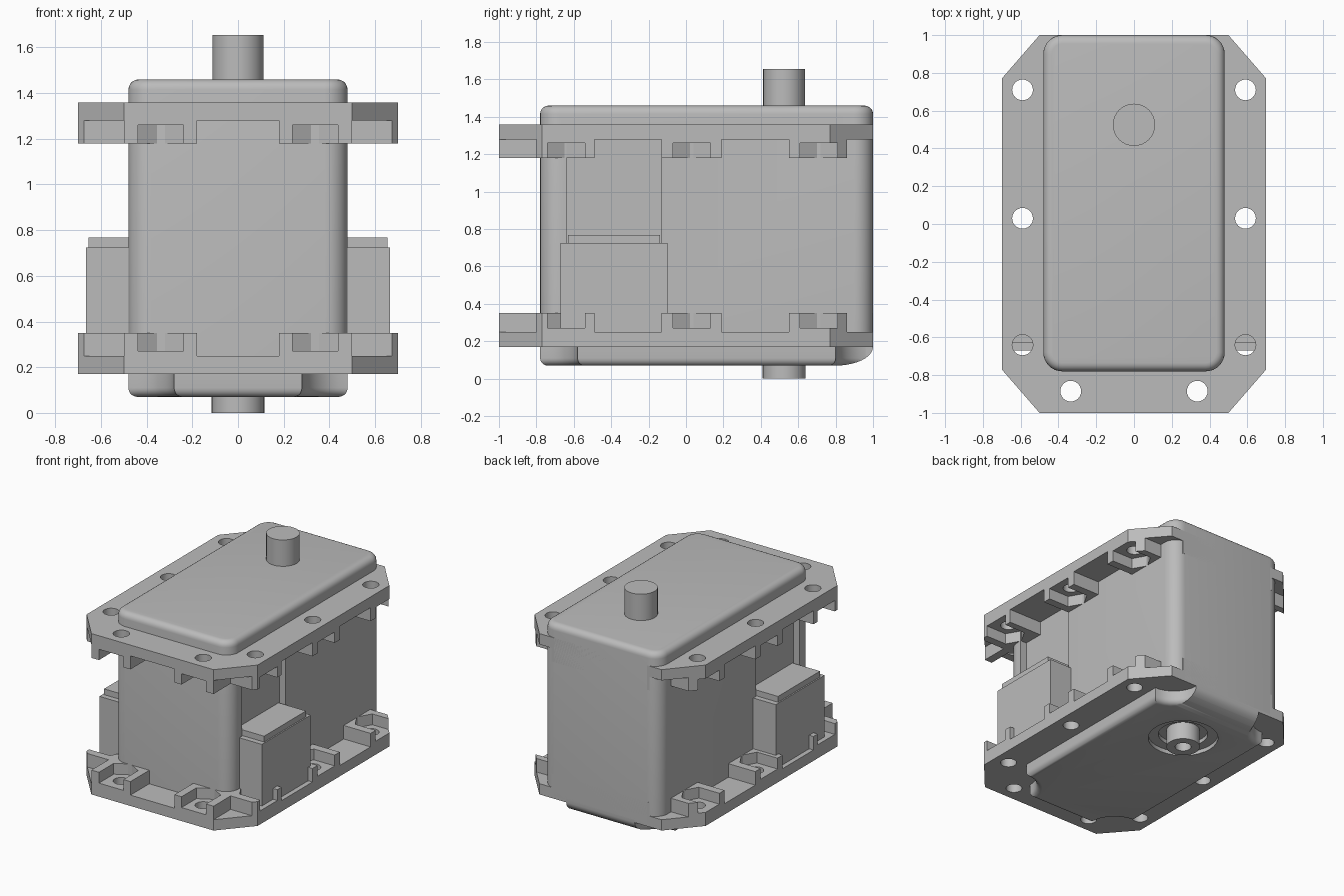
import bpy, bmesh, math
from mathutils import Matrix

cube = bpy.data.objects.get("Cube")
if cube:
    bpy.data.objects.remove(cube, do_unlink=True)

GREY = (0.5, 0.5, 0.5, 1)
mat = bpy.data.materials.new("plain grey")
mat.use_nodes = True
mat.diffuse_color = GREY
mat.node_tree.nodes["Principled BSDF"].inputs["Base Color"].default_value = GREY


def add_prism(bm, pts, z0, z1, matrix=Matrix()):
    """Extrude a closed 2D outline from z0 to z1; return its bottom and top rim edges."""
    z0, z1 = min(z0, z1), max(z0, z1)
    low = [bm.verts.new(matrix @ Matrix.Translation((x, y, z0)).translation) for x, y in pts]
    high = [bm.verts.new(matrix @ Matrix.Translation((x, y, z1)).translation) for x, y in pts]
    faces = [bm.faces.new(low[::-1]), bm.faces.new(high)]
    for i in range(len(pts)):
        j = (i + 1) % len(pts)
        faces.append(bm.faces.new((low[i], low[j], high[j], high[i])))
    bmesh.ops.recalc_face_normals(bm, faces=faces)
    return list(faces[0].edges), list(faces[1].edges)


def finish(bm, name):
    mesh = bpy.data.meshes.new(name)
    bm.to_mesh(mesh)
    bm.free()
    mesh.materials.append(mat)
    ob = bpy.data.objects.new(name, mesh)
    bpy.context.collection.objects.link(ob)
    return ob


def activate(ob):
    bpy.ops.object.select_all(action="DESELECT")
    ob.select_set(True)
    bpy.context.view_layer.objects.active = ob


def cut(ob, bm):
    """Subtract a cutter mesh from an object, then drop the cutter."""
    cutter = finish(bm, "cutter")
    cutter.hide_render = True
    mod = ob.modifiers.new("cut", "BOOLEAN")
    mod.operation, mod.solver, mod.object = "DIFFERENCE", "EXACT", cutter
    activate(ob)
    bpy.ops.object.modifier_apply(modifier=mod.name)
    bpy.data.objects.remove(cutter, do_unlink=True)


def smooth(ob):
    activate(ob)
    bpy.ops.object.shade_smooth_by_angle(angle=math.radians(35))


def rect(x0, x1, y0, y1):
    return [(x0, y0), (x1, y0), (x1, y1), (x0, y1)]


def arc(cx, cy, r, a0, a1, n=8, ry=None):
    angles = [math.radians(a0 + (a1 - a0) * i / n) for i in range(n + 1)]
    return [(cx + r * math.cos(a), cy + (ry or r) * math.sin(a)) for a in angles]


def circle(cx, cy, r, n=32):
    return arc(cx, cy, r, 0, 360, n)[:-1]


W, FRONT, BACK = 0.48, -0.78, 1.0
SHAFT_Y = 0.525

# Main case: rounded box with filleted top rim and a shallow recess on each side
R = 0.1
outline = (arc(W - R, FRONT + R, R, -90, 0) + arc(W - R, BACK - R, R, 0, 90)
           + arc(R - W, BACK - R, R, 90, 180) + arc(R - W, FRONT + R, R, 180, 270))
bm = bmesh.new()
_, rim = add_prism(bm, outline, 0.19, 1.46)
bmesh.ops.bevel(bm, geom=rim, offset=0.045, segments=5, profile=0.5, affect="EDGES")
case = finish(bm, "main_case")
bm = bmesh.new()
for s in (-1, 1):
    add_prism(bm, rect(s * 0.43, s * 0.6, -0.64, -0.13), 0.24, 1.29)
cut(case, bm)
smooth(case)

# Bottom cover: scooped corners, filleted rim, large curve at the back
N = 0.2
outline = (arc(W, FRONT, N, 180, 90) + arc(W, BACK, N, 270, 180)
           + arc(-W, BACK, N, 0, -90) + arc(-W, FRONT, N, 90, 0))
bm = bmesh.new()
rim, _ = add_prism(bm, outline, 0.07, 0.2)
bmesh.ops.bevel(bm, geom=rim, offset=0.04, segments=5, profile=0.5, affect="EDGES")
cover = finish(bm, "bottom_cover")
yz_to_x = Matrix(((0, 0, 1, 0), (1, 0, 0, 0), (0, 1, 0, 0), (0, 0, 0, 1)))
bm = bmesh.new()
curve = arc(0.8, 0.17, 0.2, -90, 0, 10, 0.1)
add_prism(bm, curve + [(1.1, 0.17), (1.1, 0), (0.8, 0)], -0.6, 0.6, yz_to_x)
cut(cover, bm)
# Stepped recess around the rear boss
for radius, depth in ((0.24, 0.1), (0.17, 0.13)):
    bm = bmesh.new()
    add_prism(bm, circle(0, SHAFT_Y, radius), 0, depth)
    cut(cover, bm)
smooth(cover)

# Hollow boss below, output shaft above
bm = bmesh.new()
add_prism(bm, circle(0, SHAFT_Y, 0.115), 0, 0.2)
boss = finish(bm, "rear_boss")
bm = bmesh.new()
add_prism(bm, circle(0, SHAFT_Y, 0.055), -0.1, 0.1)
cut(boss, bm)
smooth(boss)
bm = bmesh.new()
add_prism(bm, circle(0, SHAFT_Y, 0.112), 1.4, 1.655)
smooth(finish(bm, "output_shaft"))

# Mounting flanges: chamfered plates with open bays, nut slots and screw holes
half = [(0.5, -1), (0.7, -0.77), (0.7, 0.77), (0.5, 1)]
flange_outline = half + [(-x, y) for x, y in reversed(half)]
SIDE_HOLES = (-0.64, 0.03, 0.71)


def flange(name, level):
    bm = bmesh.new()
    add_prism(bm, flange_outline, level(0.17), level(0.35))
    ob = finish(bm, name)
    bm = bmesh.new()
    add_prism(bm, rect(-0.18, 0.18, -1.1, -0.7), level(0.25), level(0.4))
    for s in (-1, 1):
        bays = [(0.4, -0.49, -0.13), (0.4, 0.19, 0.55), (0.4, 0.86, 1.1), (0.5, -1.1, -0.8)]
        for x, y0, y1 in bays:
            add_prism(bm, rect(s * x, s * 0.8, y0, y1), level(0.25), level(0.4))
        # Nut slots open outward and point at the case
        slot = [(0.25, -0.1), (0.25, 0.1), (-0.058, 0.1), (-0.115, 0), (-0.058, -0.1)]
        for y in SIDE_HOLES:
            add_prism(bm, [(s * (0.59 + u), y + v) for u, v in slot], level(0.27), level(0.4))
        add_prism(bm, [(s * 0.338 + v, -0.885 - u) for u, v in slot], level(0.27), level(0.4))
    cut(ob, bm)
    bm = bmesh.new()
    for s in (-1, 1):
        for x, y in [(0.59, y) for y in SIDE_HOLES] + [(0.335, -0.885)]:
            add_prism(bm, circle(s * x, y, 0.055, 24), level(0.1), level(0.45))
    cut(ob, bm)
    smooth(ob)


flange("lower_flange", lambda z: z)
flange("upper_flange", lambda z: 1.53 - z)

# Side connector blocks with a slightly inset cap
for s, side in ((1, "left"), (-1, "right")):
    bm = bmesh.new()
    add_prism(bm, rect(s * 0.4, s * 0.665, -0.67, -0.1), 0.24, 0.725)
    finish(bm, side + "_connector")
    bm = bmesh.new()
    add_prism(bm, rect(s * 0.4, s * 0.655, -0.63, -0.14), 0.72, 0.768)
    finish(bm, side + "_connector_cap")
